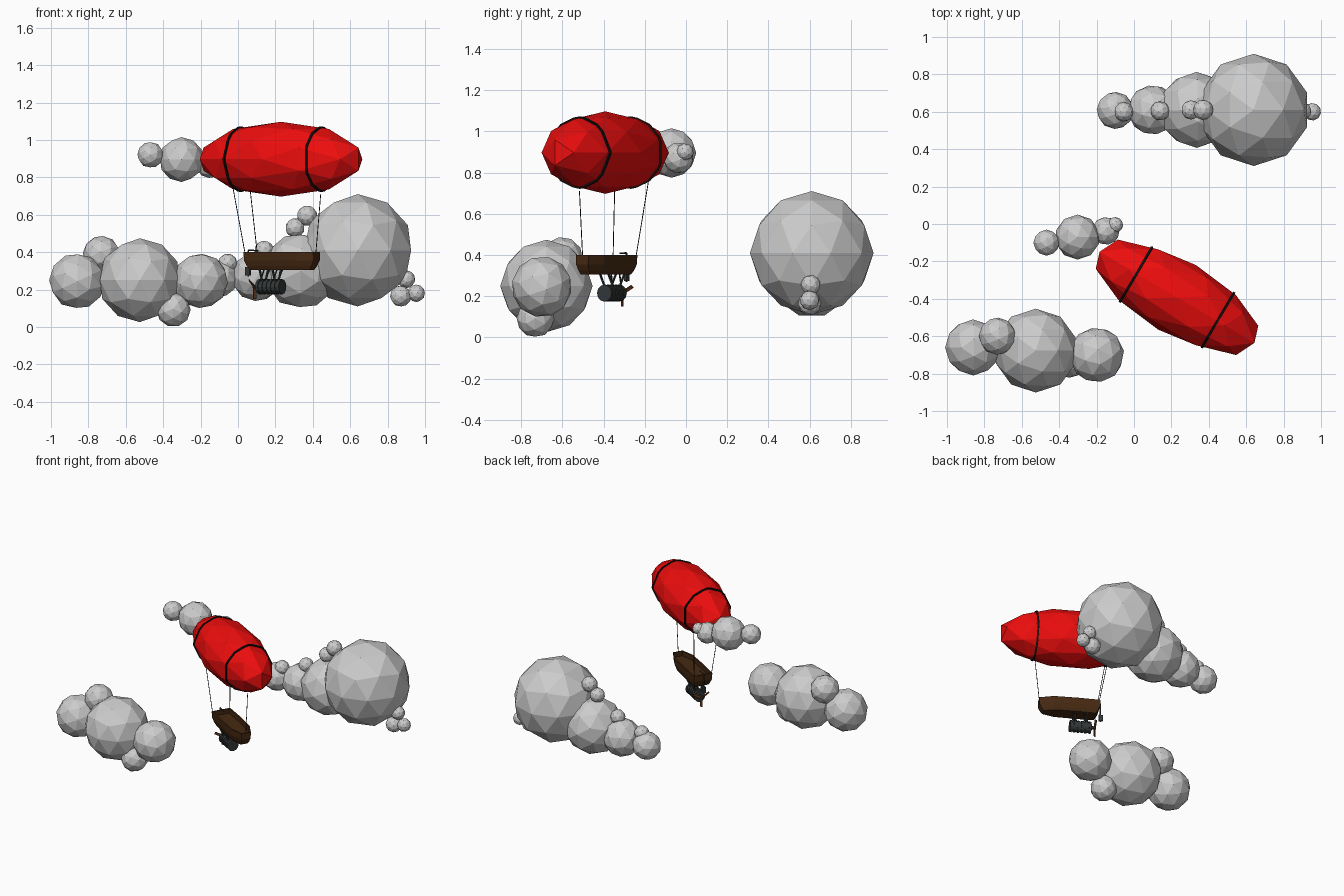
import bpy, bmesh, math
from mathutils import Vector, Matrix, Euler

if "Cube" in bpy.data.objects:
    bpy.data.objects.remove(bpy.data.objects["Cube"])

# Airship heading: U along the ship, P sideways
ANG = math.radians(-30.5)
U = Vector((math.cos(ANG), math.sin(ANG), 0))
P = Vector((-U.y, U.x, 0))
STERN = Vector((0.065, -0.295, 0))


def mat(name, rgb):
    m = bpy.data.materials.new(name)
    m.diffuse_color = (*rgb, 1)
    m.use_nodes = True
    m.node_tree.nodes["Principled BSDF"].inputs["Base Color"].default_value = m.diffuse_color
    return m


RED = mat("red_fabric", (0.85, 0.004, 0.004))
BROWN = mat("dark_wood", (0.06, 0.022, 0.006))
BLACK = mat("black_strap", (0.008, 0.005, 0.005))
IRON = mat("dark_iron", (0.035, 0.04, 0.04))
PROP = mat("propeller_wood", (0.12, 0.035, 0.01))


def finish(name, bm, material=None, matrix=None):
    bmesh.ops.recalc_face_normals(bm, faces=bm.faces[:])
    me = bpy.data.meshes.new(name)
    bm.to_mesh(me)
    bm.free()
    ob = bpy.data.objects.new(name, me)
    bpy.context.collection.objects.link(ob)
    if material:
        me.materials.append(material)
    if matrix:
        ob.matrix_world = matrix
    return ob


def at(t, side, z):
    """Point in ship space: t along from the stern, side across, z up."""
    return STERN + U * t + P * side + Vector((0, 0, z))


def rod(bm, a, b, r1, r2=None, n=6):
    d = b - a
    m = Matrix.Translation((a + b) / 2) @ d.to_track_quat('Z', 'Y').to_matrix().to_4x4()
    bmesh.ops.create_cone(bm, cap_ends=True, segments=n, radius1=r1,
                          radius2=r1 if r2 is None else r2, depth=d.length, matrix=m)


def box(bm, centre, size, rot=None):
    m = Matrix((U, P, (0, 0, 1))).transposed().to_4x4()
    if rot:
        m = m @ rot
    bmesh.ops.create_cube(bm, size=1, matrix=Matrix.Translation(centre) @ m @ Matrix.Diagonal((*size, 1)))


# Clouds: clusters of faceted puffs (x, y, z, radius)
clouds = {
    "back_cloud": [(.64, .61, .41, .30), (.335, .61, .30, .203), (.10, .61, .27, .134), (-.10, .607, .26, .10),
                   (-.055, .60, .34, .052), (.14, .605, .41, .052), (.305, .61, .53, .052), (.37, .61, .595, .055),
                   (.87, .60, .165, .057), (.90, .605, .255, .048), (.953, .60, .18, .047)],
    "front_cloud": [(-.525, -.677, .25, .224), (-.86, -.66, .245, .15), (-.20, -.70, .246, .148),
                    (-.73, -.60, .388, .10), (-.345, -.73, .092, .092)],
    "high_cloud": [(-.302, -.07, .895, .12), (-.468, -.10, .92, .07), (-.15, -.037, .87, .075), (-.10, -.005, .90, .042)],
}
for name, puffs in clouds.items():
    bm = bmesh.new()
    for i, (x, y, z, r) in enumerate(puffs):
        turn = Euler((.7 * i, .4 * i, .3 * i)).to_matrix().to_4x4()
        bmesh.ops.create_icosphere(bm, subdivisions=2, radius=r, matrix=Matrix.Translation((x, y, z)) @ turn)
    finish(name, bm)

# Balloon envelope, stretched along the heading and rolled on its side
CENTRE = Vector((0.23, -0.392, 0.897))
frame = Matrix((U, Vector((0, 0, -1)), P)).transposed().to_4x4()
frame.translation = CENTRE
stretch = Matrix.Diagonal((0.505, 0.2, 0.2, 1))
bm = bmesh.new()
bmesh.ops.create_icosphere(bm, subdivisions=2, radius=1, matrix=stretch)
finish("envelope", bm, RED, frame)

# Straps: thin slices of the envelope, thickened
for name, x in (("rear_strap", -0.25), ("front_strap", 0.25)):
    bm = bmesh.new()
    bmesh.ops.create_icosphere(bm, subdivisions=2, radius=1, matrix=stretch)
    for s in (-1, 1):
        bmesh.ops.bisect_plane(bm, geom=bm.verts[:] + bm.edges[:] + bm.faces[:], plane_co=(x + s * .006, 0, 0),
                               plane_no=(s, 0, 0), clear_outer=True)
    ob = finish(name, bm, BLACK, frame)
    sol = ob.modifiers.new("thick", 'SOLIDIFY')
    sol.thickness, sol.offset = 0.012, 0.3

# Ropes: one at the bow, two at the stern
bm = bmesh.new()
rod(bm, Vector((.442, -.517, .71)), at(.408, 0, .40), .0022, n=5)
rod(bm, Vector((-.03, -.345, .76)), at(.005, -.065, .40), .0022, n=5)
rod(bm, Vector((.062, -.182, .76)), at(.005, .065, .40), .0022, n=5)
finish("ropes", bm, BLACK)

# Gondola hull: boat outline lofted from keel to rim, with a sunken deck
outline = [(0, .066), (.15, .07), (.32, .066), (.412, .034)]
rings = [(.305, .74, .86), (.325, .88, .93), (.355, 1, 1), (.40, 1.04, 1), (.40, .88, .96), (.365, .88, .96)]
bm = bmesh.new()
loops = []
for z, w, l in rings:
    pts = [(t, h) for t, h in outline] + [(t, -h) for t, h in reversed(outline)]
    loops.append([bm.verts.new(at(.2 + (t - .2) * l, h * w, z)) for t, h in pts])
for a, b in zip(loops, loops[1:]):
    for i in range(len(a)):
        j = (i + 1) % len(a)
        bm.faces.new((a[i], a[j], b[j], b[i]))
bm.faces.new(loops[0])
bm.faces.new(loops[-1])
finish("gondola_hull", bm, BROWN)

# Engine: ribbed barrel slung under the hull
EZ = .215
bm = bmesh.new()
rod(bm, at(.055, 0, EZ), at(.20, 0, EZ), .036, n=12)
for t in (.062, .088, .114, .140, .166, .192):
    rod(bm, at(t - .008, 0, EZ), at(t + .008, 0, EZ), .041, n=12)
rod(bm, at(.02, 0, EZ), at(.056, 0, EZ), .010, .014, n=8)
finish("engine", bm, IRON)

# Engine struts
bm = bmesh.new()
for t in (.085, .165):
    for s in (-1, 1):
        rod(bm, at(t, s * .045, .308), at(t, s * .018, .245), .006)
        rod(bm, at(t + .02, s * .03, .308), at(t - .01, s * .022, .245), .004)
finish("engine_struts", bm, IRON)

# Propeller: three pitched blades
bm = bmesh.new()
for k in range(3):
    a = math.radians(270 + 120 * k)
    c = at(.028, .036 * math.cos(a), EZ + .036 * math.sin(a))
    box(bm, c, (.006, .058, .017), Matrix.Rotation(a, 4, 'X') @ Matrix.Rotation(.6, 4, 'Y'))
finish("propeller", bm, PROP)

# Rudder post with tiller and small rudder block
bm = bmesh.new()
rod(bm, at(-.012, 0, .27), at(-.012, 0, .41), .005)
rod(bm, at(-.012, 0, .41), at(.05, 0, .408), .004)
box(bm, at(-.014, 0, .297), (.028, .014, .045))
finish("rudder", bm, IRON)
